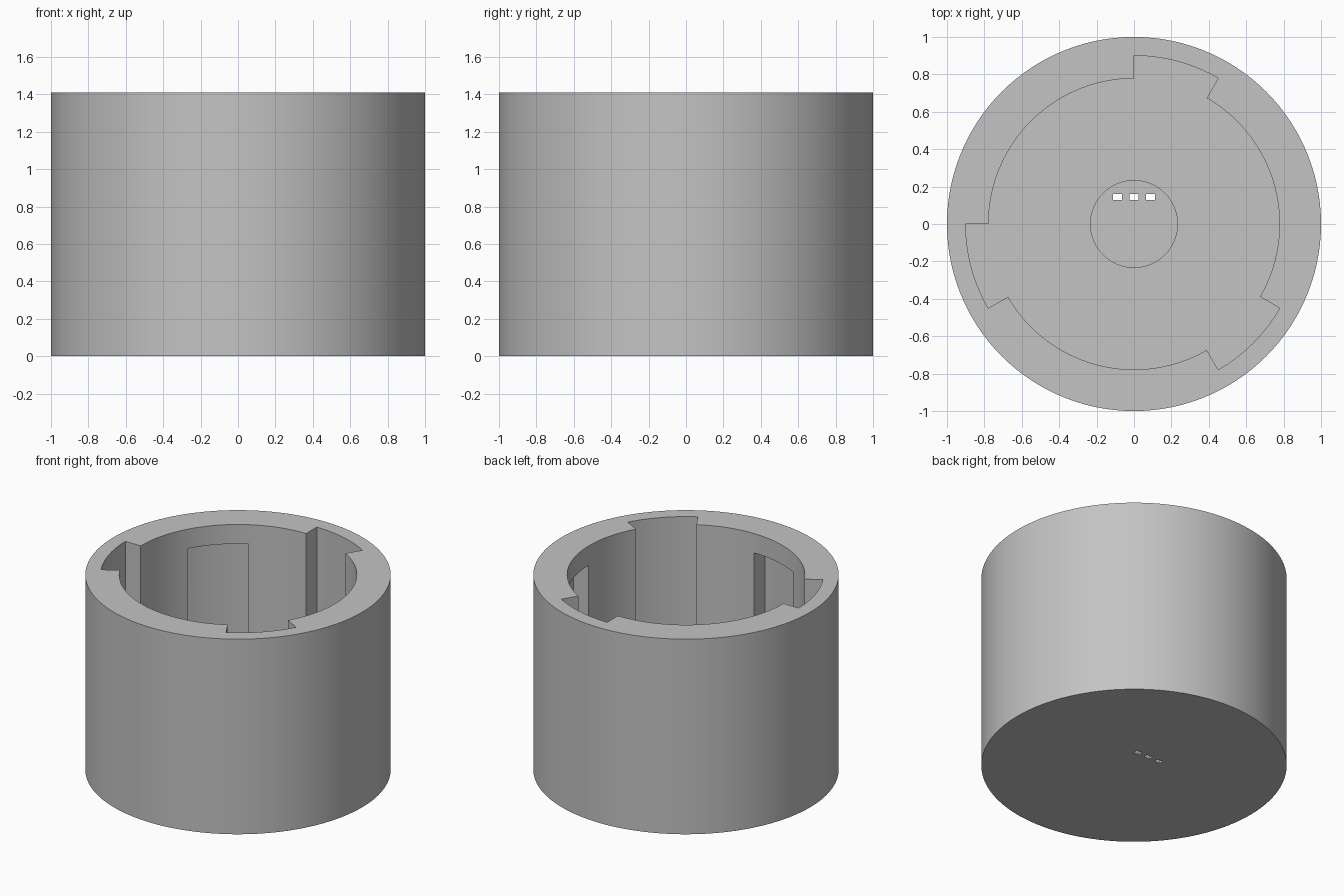
import bpy
import bmesh
from math import cos, sin, radians

if "Cube" in bpy.data.objects:
    bpy.data.objects.remove(bpy.data.objects["Cube"], do_unlink=True)

# One plain grey
grey = bpy.data.materials.new("plain_grey")
grey.use_nodes = True
colour = (0.55, 0.55, 0.55, 1)
grey.diffuse_color = colour
grey.node_tree.nodes["Principled BSDF"].inputs["Base Color"].default_value = colour

STEP = 3                                    # degrees per wall segment
COUNT = 360 // STEP
RADII = [0, 0.232, 0.778, 0.9, 1]           # hub, bore, slot depth, outside
LEVELS = [0, 0.07, 0.14, 0.5, 1.27, 1.41]   # base, recess, floor, channel, lock, rim


def solid(a, r, z):
    """Whether the cell at angle step a, ring r and layer z holds material."""
    if not (0 <= r < len(RADII) - 1 and 0 <= z < len(LEVELS) - 1):
        return False
    if z == 0 or r == 3:
        return True
    if z == 1:
        return r > 0                        # round recess in the floor
    if r < 2:
        return False                        # open bore
    turn = (a % COUNT) * STEP % 120         # three equal bayonet tracks
    if 60 <= turn < 90:
        return False                        # entry slot, open at the rim
    if 0 <= turn < 30:
        return z == 4                       # locking pocket, closed at the rim
    if 30 <= turn < 60:
        return z != 2                       # low channel joining the two
    return True


bm = bmesh.new()
corners = {}


def corner(a, r, z):
    key = (a % COUNT if r else 0, r, z)
    if key not in corners:
        t = radians(key[0] * STEP)
        corners[key] = bm.verts.new((RADII[r] * cos(t), RADII[r] * sin(t), LEVELS[z]))
    return corners[key]


def skin(*keys):
    verts = list(dict.fromkeys(corner(*k) for k in keys))
    if len(verts) > 2:
        bm.faces.new(verts)


# Socket body: skin every side of a solid cell that meets open space
for a in range(COUNT):
    for r in range(len(RADII) - 1):
        for z in range(len(LEVELS) - 1):
            if not solid(a, r, z):
                continue
            b, s, u = a + 1, r + 1, z + 1
            if not solid(a, r, u):
                skin((a, r, u), (a, s, u), (b, s, u), (b, r, u))
            if not solid(a, r, z - 1):
                skin((a, r, z), (b, r, z), (b, s, z), (a, s, z))
            if not solid(a, s, z):
                skin((a, s, z), (b, s, z), (b, s, u), (a, s, u))
            if r and not solid(a, r - 1, z):
                skin((a, r, z), (a, r, u), (b, r, u), (b, r, z))
            if not solid(b, r, z):
                skin((b, r, z), (b, r, u), (b, s, u), (b, s, z))
            if not solid(a - 1, r, z):
                skin((a, r, z), (a, s, z), (a, s, u), (a, r, u))

bmesh.ops.recalc_face_normals(bm, faces=bm.faces)
mesh = bpy.data.meshes.new("socket_body")
bm.to_mesh(mesh)
bm.free()
mesh.materials.append(grey)
body = bpy.data.objects.new("socket_body", mesh)
bpy.context.collection.objects.link(body)

# Three small contact holes through the recess
for x in (-0.088, 0, 0.088):
    bpy.ops.mesh.primitive_cube_add(size=1, location=(x, 0.145, 0))
    cutter = bpy.context.object
    cutter.name = "contact_hole_cutter"
    cutter.scale = (0.046, 0.032, 0.5)
    cutter.hide_render = True
    cutter.data.materials.append(grey)
    cut = body.modifiers.new("contact_hole", 'BOOLEAN')
    cut.operation = 'DIFFERENCE'
    cut.solver = 'EXACT'
    cut.object = cutter
    bpy.context.view_layer.objects.active = body
    bpy.ops.object.modifier_apply(modifier=cut.name)
    bpy.data.objects.remove(cutter, do_unlink=True)

# Smooth round walls with crisp corners
bpy.ops.object.select_all(action='DESELECT')
body.select_set(True)
bpy.context.view_layer.objects.active = body
bpy.ops.object.shade_smooth_by_angle(angle=radians(30))
